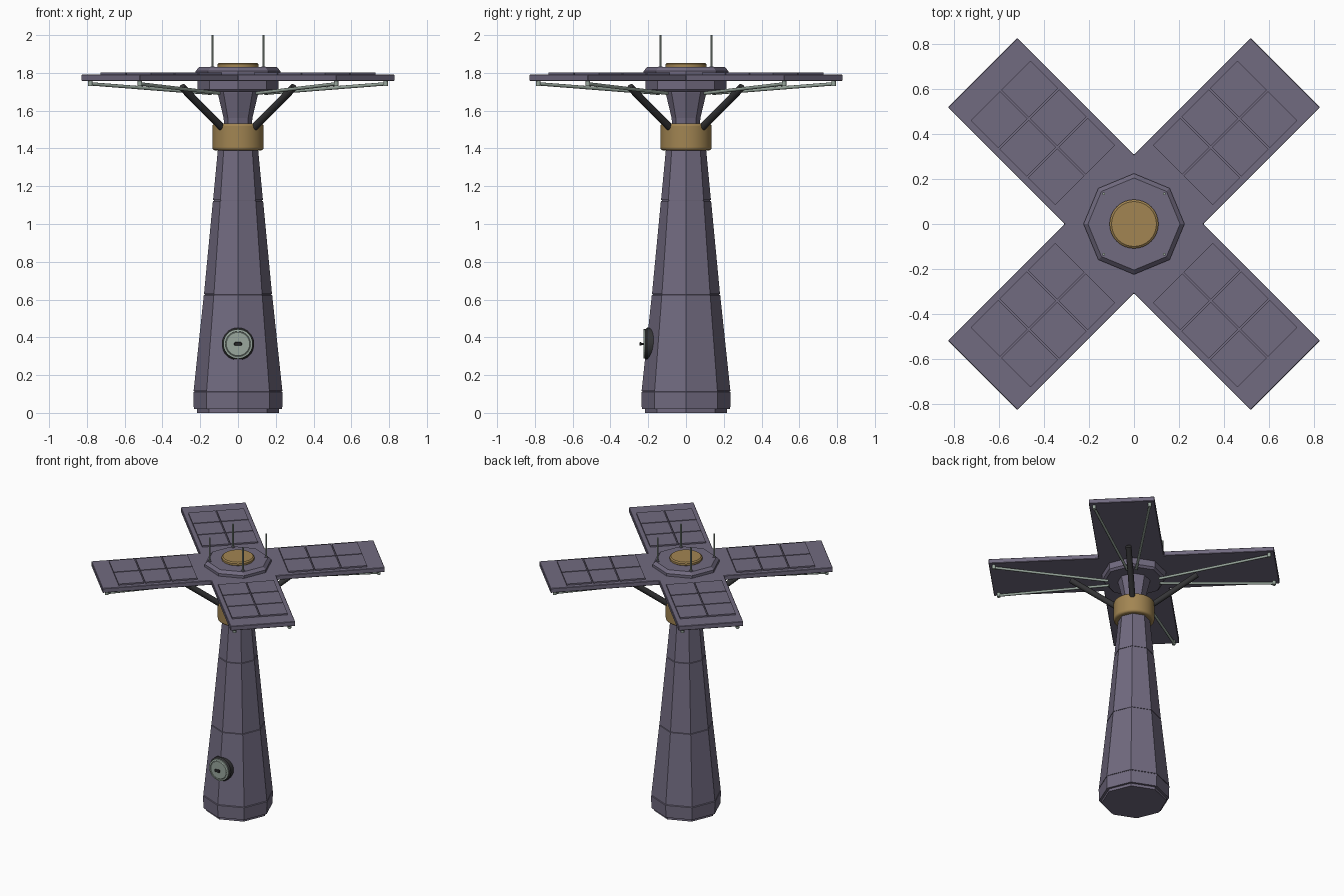
import bpy, bmesh, math
from mathutils import Vector, Matrix

if "Cube" in bpy.data.objects:
    bpy.data.objects.remove(bpy.data.objects["Cube"])


def material(name, rgb):
    m = bpy.data.materials.new(name)
    m.diffuse_color = (*rgb, 1)
    m.use_nodes = True
    m.node_tree.nodes["Principled BSDF"].inputs["Base Color"].default_value = m.diffuse_color
    return m


PURPLE = material("dusty purple", (0.165, 0.145, 0.215))
GOLD = material("brass", (0.36, 0.235, 0.085))
PALE = material("pale grey green", (0.32, 0.39, 0.34))
DARK = material("charcoal", (0.035, 0.035, 0.037))


def finish(name, bm, mat, bevel=0, smooth=False, segments=1):
    bmesh.ops.recalc_face_normals(bm, faces=bm.faces)
    me = bpy.data.meshes.new(name)
    bm.to_mesh(me)
    bm.free()
    me.materials.append(mat)
    ob = bpy.data.objects.new(name, me)
    bpy.context.collection.objects.link(ob)
    if bevel:
        b = ob.modifiers.new("bevel", 'BEVEL')
        b.width, b.segments, b.limit_method = bevel, segments, 'ANGLE'
        b.angle_limit = math.radians(30)
    if smooth:
        bpy.ops.object.select_all(action='DESELECT')
        bpy.context.view_layer.objects.active = ob
        ob.select_set(True)
        bpy.ops.object.shade_smooth_by_angle(angle=math.radians(35))
    return ob


def lathe(name, profile, sides, mat, bevel=0, smooth=False, segments=1, matrix=Matrix()):
    """Closed stack of rings from (radius, height) pairs, corners on the axes."""
    bm = bmesh.new()
    rings = []
    for r, z in profile:
        rings.append([bm.verts.new(matrix @ Vector((
            r * math.cos(math.tau * i / sides), r * math.sin(math.tau * i / sides), z)))
            for i in range(sides)])
    for a, b in zip(rings, rings[1:]):
        for i in range(sides):
            j = (i + 1) % sides
            bm.faces.new((a[i], a[j], b[j], b[i]))
    bm.faces.new(rings[0][::-1])
    bm.faces.new(rings[-1])
    return finish(name, bm, mat, bevel, smooth, segments)


def rod(name, a, b, r, mat, sides=12):
    a, b = Vector(a), Vector(b)
    m = Matrix.Translation(a) @ (b - a).to_track_quat('Z', 'Y').to_matrix().to_4x4()
    return lathe(name, [(r, 0), (r, (b - a).length)], sides, mat, smooth=True, matrix=m)


def box(name, lo, hi, mat, matrix=Matrix(), bevel=0):
    lo, hi = Vector(lo), Vector(hi)
    bm = bmesh.new()
    bmesh.ops.create_cube(bm, size=1, matrix=matrix @ Matrix.Translation((lo + hi) / 2)
                          @ Matrix.Diagonal((*(hi - lo), 1)))
    return finish(name, bm, mat, bevel)


# Tapered octagonal tower, with thin grooves between its sections
lathe("tower_foot", [(0.217, 0), (0.217, 0.025)], 8, PURPLE)
lathe("tower_base", [(0.234, 0.02), (0.236, 0.11), (0.231, 0.114), (0.231, 0.118)],
      8, PURPLE)
lathe("tower_lower", [(0.235, 0.116), (0.181, 0.624), (0.176, 0.626), (0.176, 0.632)],
      8, PURPLE)
lathe("tower_middle", [(0.180, 0.63), (0.133, 1.121), (0.128, 1.123), (0.128, 1.129)],
      8, PURPLE)
lathe("tower_upper", [(0.132, 1.127), (0.106, 1.40)], 8, PURPLE)

# Brass collar, flared neck and hub
lathe("collar", [(0.136, 1.39), (0.136, 1.532)], 32, GOLD, 0.014, True, 3)
lathe("neck", [(0.072, 1.50), (0.076, 1.56), (0.108, 1.695), (0.108, 1.71)], 8, PURPLE)
lathe("hub_lower", [(0.20, 1.698), (0.215, 1.712), (0.215, 1.76)], 8, PURPLE)
lathe("hub_upper", [(0.225, 1.76), (0.225, 1.81), (0.205, 1.83)], 8, PURPLE)
lathe("hub_cap", [(0.10, 1.825), (0.109, 1.832), (0.109, 1.846), (0.10, 1.853)],
      32, GOLD, smooth=True)

# Crossed platform: one outline joining four diagonal arms
W, L = 0.219, 0.954
bm = bmesh.new()
outline = []
for k in range(4):
    rot = Matrix.Rotation(math.radians(45 + 90 * k), 3, 'Z')
    outline += [rot @ Vector(p) for p in ((W, -W, 0), (L, -W, 0), (L, W, 0))]
low = [bm.verts.new((p.x, p.y, 1.758)) for p in outline]
face = bm.faces.new(low)
top = bmesh.ops.extrude_face_region(bm, geom=[face])["geom"]
for v in top:
    if isinstance(v, bmesh.types.BMVert):
        v.co.z = 1.791
finish("arm_platform", bm, PURPLE, 0.003)

# Fittings repeated on each arm
for k in range(4):
    rot = Matrix.Rotation(math.radians(45 + 90 * k), 4, 'Z')
    for row in range(3):
        u = 0.308 + row * 0.180
        for v in (-0.188, 0.004):
            box("arm_tile", (u, v, 1.788), (u + 0.172, v + 0.184, 1.801), PURPLE, rot)
    rod("brace", rot @ Vector((0.12, 0, 1.51)), rot @ Vector((0.42, 0, 1.725)),
        0.02, DARK, 14)
    for s in (-1, 1):
        end = rot @ Vector((0.92, s * 0.186, 1.742))
        rod("under_strut", rot @ Vector((0.17, s * 0.03, 1.692)), end, 0.009, PALE)
        rod("strut_pin", end - Vector((0, 0, 0.012)), end + Vector((0, 0, 0.02)), 0.012, PALE)
    rod("antenna", rot @ Vector((0.191, 0, 1.80)), rot @ Vector((0.191, 0, 2.0)),
        0.006, PALE, 8)
    lathe("antenna_socket", [(0.012, 1.81), (0.012, 1.834)], 10, PURPLE,
          matrix=rot @ Matrix.Translation((0.191, 0, 0)))

# Round hatch on the front
face_front = Matrix.Translation((0, 0, 0.365)) @ Matrix.Rotation(math.pi / 2, 4, 'X')
lathe("hatch_frame", [(0.086, 0.15), (0.086, 0.206), (0.078, 0.216)], 32, DARK,
      smooth=True, matrix=face_front)
lathe("hatch_door", [(0.078, 0.212), (0.078, 0.224), (0.067, 0.226), (0.065, 0.223),
                     (0.062, 0.226)], 32, PALE, matrix=face_front)
box("hatch_handle", (-0.02, -0.246, 0.356), (0.02, -0.234, 0.374), DARK, bevel=0.003)
rod("handle_stem", (0, -0.22, 0.365), (0, -0.238, 0.365), 0.006, DARK, 8)
